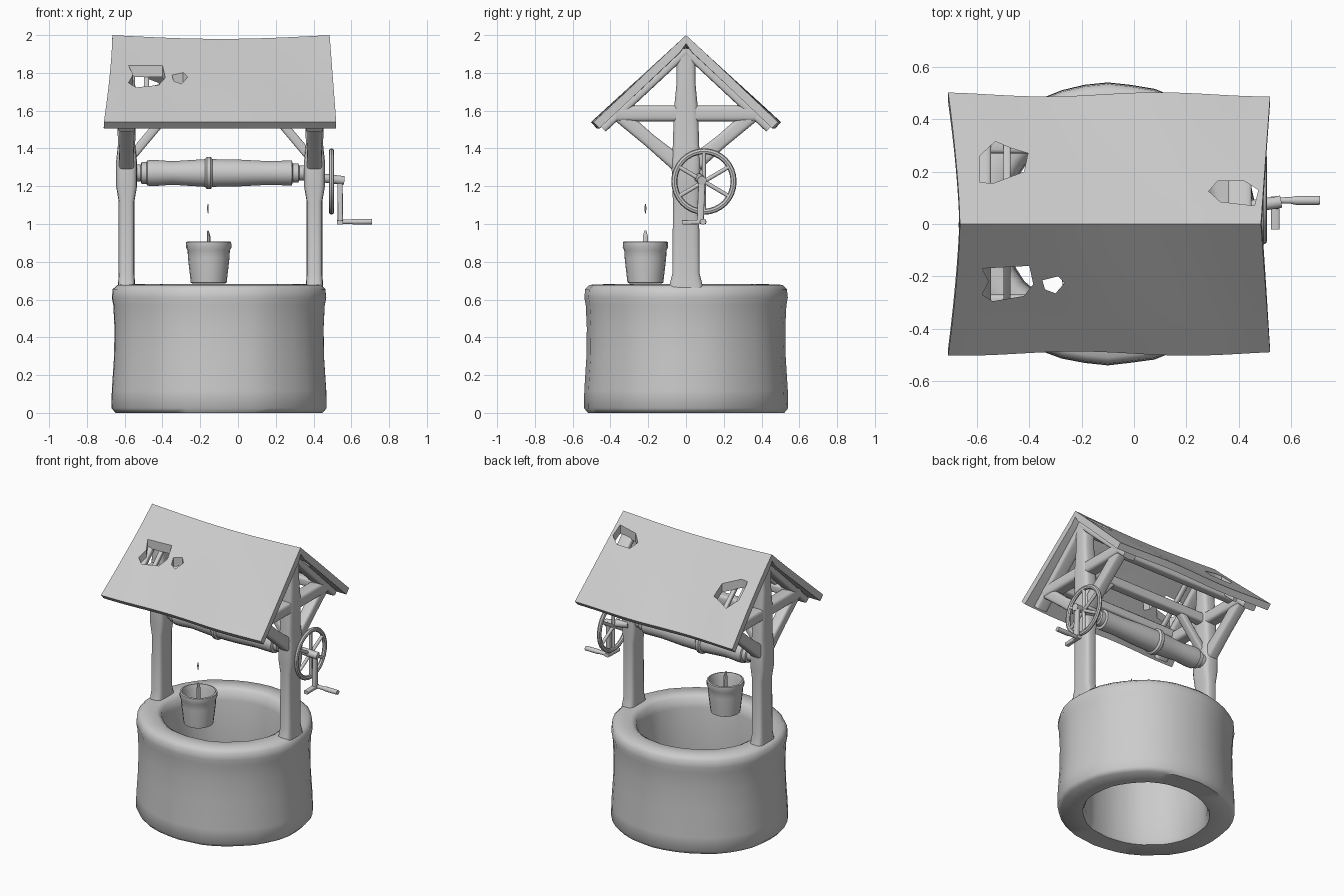
import bpy, bmesh, math, random
from mathutils import Vector

if "Cube" in bpy.data.objects:
    bpy.data.objects.remove(bpy.data.objects["Cube"])

random.seed(4)
grey = bpy.data.materials.new("plain_grey")
grey.diffuse_color = (0.6, 0.6, 0.6, 1)
grey.use_nodes = True
grey.node_tree.nodes["Principled BSDF"].inputs["Base Color"].default_value = grey.diffuse_color
CX = -0.1                      # centre line of the shaft
POSTS = {"left": -0.59, "right": 0.405}


def finish(name, bm, angle=40, recalc=True):
    if recalc:
        bmesh.ops.recalc_face_normals(bm, faces=bm.faces)
    me = bpy.data.meshes.new(name)
    bm.to_mesh(me)
    bm.free()
    me.materials.append(grey)
    ob = bpy.data.objects.new(name, me)
    bpy.context.collection.objects.link(ob)
    if angle:
        smooth(ob, angle)
    return ob


def smooth(ob, angle):
    bpy.ops.object.select_all(action='DESELECT')
    ob.select_set(True)
    bpy.context.view_layer.objects.active = ob
    bpy.ops.object.convert(target='MESH')
    bpy.ops.object.shade_smooth_by_angle(angle=math.radians(angle))


def skin(name, rings, closed=False, angle=40):
    """Bridge rings of points; cap the ends unless the rings form a loop."""
    bm = bmesh.new()
    vs = [[bm.verts.new(p) for p in r] for r in rings]
    n = len(vs[0])
    pairs = list(zip(vs, vs[1:])) + ([(vs[-1], vs[0])] if closed else [])
    for a, b in pairs:
        for k in range(n):
            bm.faces.new((a[k], a[(k + 1) % n], b[(k + 1) % n], b[k]))
    if not closed:
        bm.faces.new(vs[0])
        bm.faces.new(vs[-1])
    return finish(name, bm, angle)


def loft(name, stations, hint=(1, 0, 0), power=0.45, sides=16):
    """stations: (point, half size along hint, half size across); low power = squarer."""
    pts = [Vector(s[0]) for s in stations]
    d = (pts[-1] - pts[0]).normalized()
    b = d.cross(Vector(hint)).normalized()
    a = b.cross(d)
    rings = []
    for p, (_, ha, hb) in zip(pts, stations):
        ring = []
        for k in range(sides):
            t = 2 * math.pi * (k + 0.5) / sides
            c, s = math.cos(t), math.sin(t)
            ring.append(p + a * ha * math.copysign(abs(c) ** power, c)
                        + b * hb * math.copysign(abs(s) ** power, s))
        rings.append(ring)
    return skin(name, rings)


def beam(name, p, q, ha, hb, hint=(1, 0, 0), power=0.45):
    return loft(name, [(p, ha, hb), (q, ha, hb)], hint, power)


def rod(name, p, q, r, hint=(0, 1, 0)):
    return beam(name, p, q, r, r, hint, 1)


def lathe(name, profile, x, y, sides, sy=1.0, closed=True, wob=0.0):
    ph = [random.uniform(-wob, wob) for _ in range(sides)]
    rings = [[(x + (r + ph[k]) * math.cos(2 * math.pi * k / sides),
               y + (r + ph[k]) * sy * math.sin(2 * math.pi * k / sides), z)
              for k in range(sides)] for r, z in profile]
    return skin(name, rings, closed, 50)


# Stone shaft, open through the middle
lathe("well_wall", [(0.55, 0), (0.572, 0.025), (0.57, 0.12), (0.558, 0.3), (0.556, 0.45),
                    (0.562, 0.57), (0.57, 0.61), (0.565, 0.655), (0.54, 0.678), (0.44, 0.682),
                    (0.41, 0.665), (0.395, 0.6), (0.39, 0.3), (0.395, 0.03), (0.41, 0)],
      CX, 0, 40, 0.945, wob=0.005)

# Bucket with a handle stub and a loose scrap of rope
BX, BY = -0.155, -0.215
lathe("bucket", [(0.085, 0.685), (0.095, 0.69), (0.11, 0.82), (0.112, 0.86), (0.12, 0.875),
                 (0.119, 0.905), (0.108, 0.908), (0.1, 0.88), (0.088, 0.76), (0.02, 0.755)],
      BX, BY, 20, closed=False)
loft("bucket_handle_stub", [((BX, BY, 0.75), 0.012, 0.016), ((BX, BY, 0.93), 0.011, 0.015),
                            ((BX - 0.004, BY, 0.965), 0.004, 0.006)], power=1, sides=8)
loft("rope_scrap", [((BX - 0.003, BY, 1.055), 0.002, 0.002), ((BX - 0.005, BY, 1.085), 0.006, 0.006),
                    ((BX - 0.004, BY, 1.105), 0.002, 0.002)], power=1, sides=6)

# Posts and the gable frame at each end
for side, x in POSTS.items():
    inward = 1 if x < 0 else -1
    loft(side + "_post", [((x, 0, 0.62), 0.05, 0.1), ((x, 0, 0.69), 0.045, 0.085),
                          ((x, 0, 0.74), 0.042, 0.072), ((x, 0, 1.12), 0.042, 0.07),
                          ((x, 0, 1.2), 0.056, 0.073), ((x, 0, 1.33), 0.056, 0.078),
                          ((x, 0, 1.42), 0.046, 0.07), ((x, 0, 1.6), 0.05, 0.065),
                          ((x, 0, 1.75), 0.046, 0.05), ((x, 0, 1.93), 0.044, 0.05)])
    beam(side + "_tie_beam", (x, -0.37, 1.585), (x, 0.37, 1.585), 0.045, 0.042)
    # brace running inward along the length
    beam(side + "_long_brace", (x + inward * 0.02, 0, 1.35), (x + inward * 0.23, 0, 1.6),
         0.028, 0.024, (0, 1, 0))
    for s, end in ((-1, "front"), (1, "back")):
        beam(f"{side}_{end}_rafter", (x, 0, 1.915), (x, s * 0.44, 1.505), 0.045, 0.022)
        loft(f"{side}_{end}_brace", [((x, s * 0.02, 1.3), 0.042, 0.045),
                                     ((x, s * 0.19, 1.44), 0.038, 0.036),
                                     ((x, s * 0.36, 1.585), 0.038, 0.04)])

# Long timbers below the roof
L, R = POSTS["left"], POSTS["right"]
beam("centre_beam", (L, 0, 1.59), (R, 0, 1.59), 0.035, 0.035, (0, 1, 0))
beam("ridge_beam", (L, 0, 1.89), (R, 0, 1.89), 0.03, 0.03, (0, 1, 0))
for s, end in ((-1, "front"), (1, "back")):
    beam(end + "_purlin", (L, s * 0.3, 1.61), (R, s * 0.3, 1.61), 0.03, 0.03, (0, 1, 0))
    beam(end + "_batten", (-0.485, 0, 1.91), (-0.485, s * 0.42, 1.525), 0.014, 0.014)

# Roof sheet: gently uneven, flared toward the eaves
bm = bmesh.new()
NY, NX = 16, 20
grid = []
for i in range(NY + 1):
    u = -1 + 2 * i / NY
    row = []
    for j in range(NX + 1):
        v = j / NX
        x0, x1 = -0.665 - 0.045 * abs(u) ** 1.5, 0.485 + 0.035 * abs(u)
        y = 0.495 * u + 0.008 * abs(u) * math.sin(9 * v + 2 * u)
        z = 2.0 - 0.46 * abs(u) - 0.02 * math.sin(math.pi * v) * (1 - abs(u))
        row.append(bm.verts.new((x0 + (x1 - x0) * v, y, z)))
    grid.append(row)
for i in range(NY):
    for j in range(NX):
        bm.faces.new((grid[i][j], grid[i][j + 1], grid[i + 1][j + 1], grid[i + 1][j]))
roof = finish("roof", bm, angle=0, recalc=False)
solid = roof.modifiers.new("thickness", 'SOLIDIFY')
solid.thickness, solid.offset = 0.045, -1

# Ragged holes through the roof
HOLES = [
    [(-0.58, -0.17), (-0.4, -0.16), (-0.385, -0.23), (-0.42, -0.275), (-0.54, -0.295),
     (-0.58, -0.27), (-0.555, -0.22)],
    [(-0.35, -0.215), (-0.29, -0.2), (-0.265, -0.225), (-0.3, -0.265), (-0.34, -0.25)],
    [(-0.59, 0.16), (-0.54, 0.155), (-0.42, 0.2), (-0.405, 0.27), (-0.47, 0.29),
     (-0.53, 0.315), (-0.59, 0.26)],
    [(0.285, 0.125), (0.33, 0.085), (0.46, 0.07), (0.475, 0.13), (0.42, 0.165), (0.32, 0.165)],
]
cutters = []
for h, poly in enumerate(HOLES):
    cut = skin(f"hole_cutter_{h}", [[(x, y, z) for x, y in poly] for z in (1.4, 2.2)], angle=0)
    cut.hide_render = True
    mod = roof.modifiers.new("hole", 'BOOLEAN')
    mod.operation, mod.solver, mod.object = 'DIFFERENCE', 'EXACT', cut
    cutters.append(cut)
smooth(roof, 35)
for cut in cutters:
    bpy.data.objects.remove(cut)

# Winding drum with collars and a knot of rope
DY, DZ = 0.02, 1.27
loft("winding_drum", [((x, DY, DZ), r, r) for x, r in (
    (-0.6, 0.045), (-0.515, 0.045), (-0.51, 0.058), (-0.485, 0.058), (-0.48, 0.068), (-0.44, 0.07),
    (-0.35, 0.063), (-0.24, 0.07), (-0.175, 0.074), (-0.165, 0.086), (-0.145, 0.086),
    (-0.135, 0.074), (0, 0.072), (0.15, 0.064), (0.25, 0.066), (0.285, 0.066), (0.29, 0.05),
    (0.32, 0.05), (0.325, 0.04), (0.42, 0.04))], (0, 1, 0), 1, 20)

# Crank wheel
WX, WY, WZ = 0.495, 0.095, 1.225
rings = []
for k in range(32):
    t = 2 * math.pi * k / 32
    rings.append([(WX + 0.014 * math.sin(p), WY + (0.157 + 0.016 * math.cos(p)) * math.cos(t),
                   WZ + (0.16 + 0.016 * math.cos(p)) * math.sin(t))
                  for p in [2 * math.pi * m / 8 for m in range(8)]])
skin("crank_wheel_rim", rings, closed=True)
for k in range(6):
    t = math.radians(30 + 60 * k)
    rod(f"wheel_spoke_{k}", (WX, WY, WZ),
        (WX, WY + 0.155 * math.cos(t), WZ + 0.158 * math.sin(t)), 0.011, (1, 0, 0))
rod("wheel_axle", (0.4, 0.06, 1.25), (0.56, WY - 0.01, 1.23), 0.024)

# Crank arm and handle
beam("crank_arm", (0.54, 0.085, 1.245), (0.542, 0.075, 1.0), 0.014, 0.018)
beam("crank_foot", (0.54, -0.02, 1.008), (0.54, 0.105, 1.012), 0.016, 0.012)
loft("crank_handle", [((0.53, 0.09, 1.012), 0.012, 0.012), ((0.6, 0.09, 1.012), 0.013, 0.013),
                      ((0.62, 0.09, 1.012), 0.018, 0.016), ((0.71, 0.09, 1.012), 0.017, 0.015)],
     (0, 1, 0), 1, 12)
